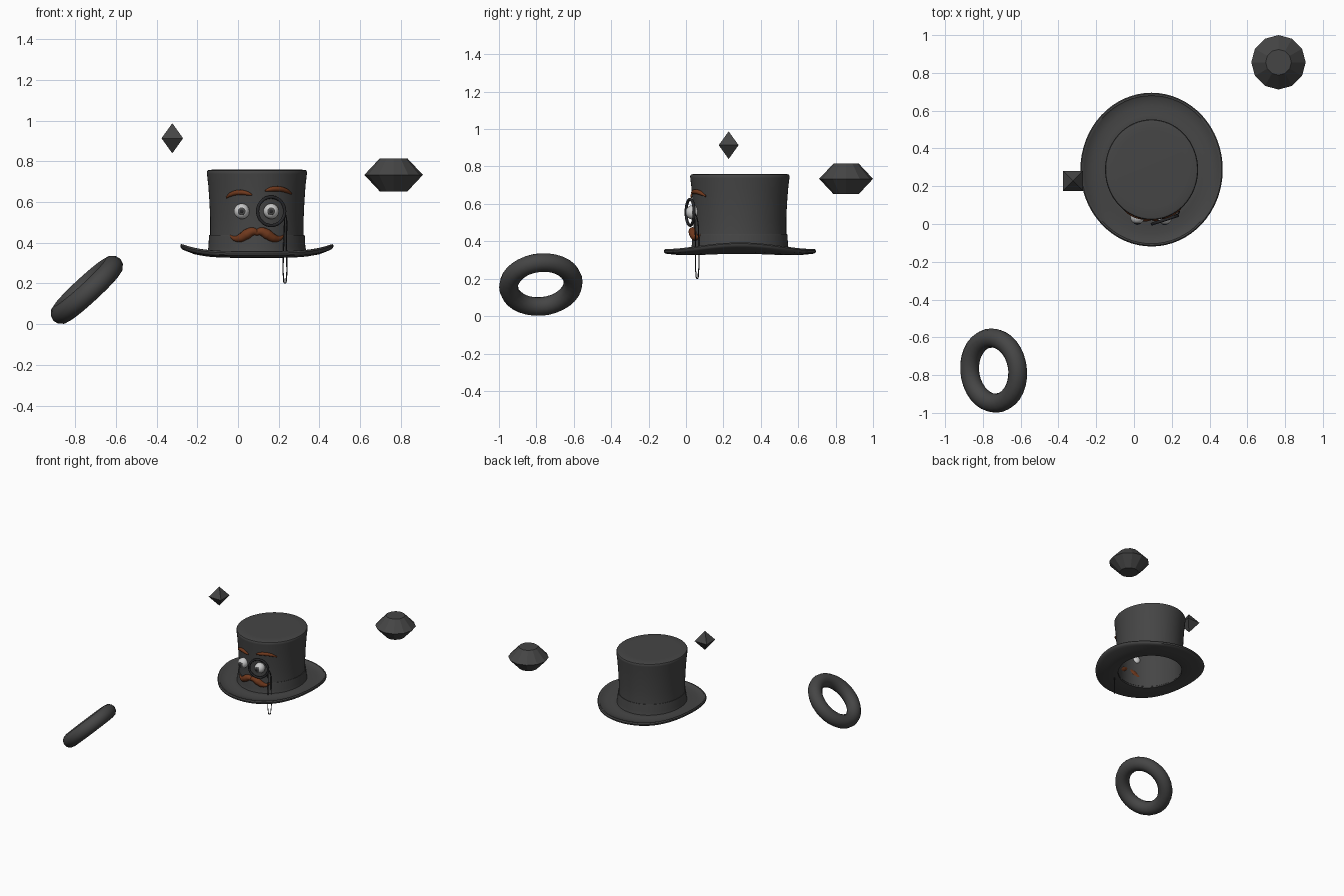
import bpy, bmesh, math
from mathutils import Vector

if "Cube" in bpy.data.objects:
    bpy.data.objects.remove(bpy.data.objects["Cube"])

CX, CY, SX = 0.093, 0.288, 0.926   # hat centre and its narrowing in x


def material(name, r, g, b):
    m = bpy.data.materials.new(name)
    m.diffuse_color = (r, g, b, 1)
    m.use_nodes = True
    m.node_tree.nodes["Principled BSDF"].inputs["Base Color"].default_value = m.diffuse_color
    return m


FELT = material("dark_felt", 0.06, 0.06, 0.06)
DARK = material("dark_metal", 0.02, 0.02, 0.022)
WHITE = material("eye_white", 0.8, 0.8, 0.78)
GREY = material("iris_grey", 0.07, 0.07, 0.07)
BROWN = material("hair_brown", 0.16, 0.04, 0.012)


def finish(ob, name, mat, smooth=True):
    ob.name = name
    ob.data.materials.clear()
    ob.data.materials.append(mat)
    bpy.ops.object.select_all(action='DESELECT')
    ob.select_set(True)
    bpy.context.view_layer.objects.active = ob
    if smooth:
        bpy.ops.object.shade_smooth_by_angle(angle=math.radians(40))
    return ob


def lathe(name, profile, mat, loc, n=64, sx=1.0, curl=0.0, closed=False, smooth=True):
    """Spin (radius, z) points; curl lifts the left and right sides."""
    bm = bmesh.new()
    rings = []
    for r, z in profile:
        if r == 0:
            rings.append([bm.verts.new((0, 0, z))] * n)
            continue
        ring = []
        for i in range(n):
            a = 2 * math.pi * i / n
            x, y = r * math.cos(a), r * math.sin(a)
            ring.append(bm.verts.new((x * sx, y, z + curl * (x / 0.407) ** 4)))
        rings.append(ring)
    pairs = list(zip(rings, rings[1:])) + ([(rings[-1], rings[0])] if closed else [])
    for a, b in pairs:
        for i in range(n):
            j = (i + 1) % n
            bm.faces.new(dict.fromkeys((a[i], a[j], b[j], b[i])))
    bmesh.ops.recalc_face_normals(bm, faces=bm.faces)
    me = bpy.data.meshes.new(name)
    bm.to_mesh(me)
    bm.free()
    ob = bpy.data.objects.new(name, me)
    ob.location = loc
    bpy.context.collection.objects.link(ob)
    return finish(ob, name, mat, smooth)


def face_y(x, r=0.25):
    """Depth of the crown's front surface at x."""
    return CY - r * math.sqrt(1 - ((x - CX) / (SX * r)) ** 2)


def tube(name, points, mat, depth=1.0, res=4):
    """Smooth tapered tube through (x, y, z, radius) points."""
    cu = bpy.data.curves.new(name, 'CURVE')
    cu.dimensions = '3D'
    cu.bevel_depth, cu.bevel_resolution, cu.resolution_u = depth, res, 10
    cu.use_fill_caps = True
    sp = cu.splines.new('BEZIER')
    sp.bezier_points.add(len(points) - 1)
    for p, (x, y, z, r) in zip(sp.bezier_points, points):
        p.co, p.radius = (x, y, z), r / depth
        p.handle_left_type = p.handle_right_type = 'AUTO'
    ob = bpy.data.objects.new(name, cu)
    bpy.context.collection.objects.link(ob)
    bpy.ops.object.select_all(action='DESELECT')
    ob.select_set(True)
    bpy.context.view_layer.objects.active = ob
    bpy.ops.object.convert(target='MESH')
    return finish(bpy.context.object, name, mat)


def ball(name, loc, scale, mat, rot=(0, 0, 0)):
    bpy.ops.mesh.primitive_uv_sphere_add(segments=32, ring_count=16, location=loc, rotation=rot)
    ob = bpy.context.object
    ob.scale = scale
    return finish(ob, name, mat)


# Hat: hollow crown, curled brim with rolled rim, band
hat = (CX, CY, 0)
lathe("crown", [(0, .76), (.2, .76), (.252, .759), (.262, .756), (.266, .749), (.265, .738),
                (.258, .68), (.252, .6), (.248, .52), (.248, .44), (.252, .39), (.262, .352),
                (.25, .34), (.238, .345), (.236, .4), (.235, .52), (.24, .62), (.25, .72),
                (.245, .742), (0, .744)], FELT, hat, sx=SX)
lathe("brim", [(.238, .332), (.24, .35), (.26, .357), (.29, .351), (.34, .35), (.385, .354),
               (.392, .359), (.401, .358), (.407, .35), (.405, .34), (.397, .334), (.38, .332),
               (.33, .327), (.27, .326)], FELT, hat, sx=SX, curl=0.038, closed=True)
lathe("hat_band", [(.247, .437), (.253, .438), (.255, .43), (.257, .38), (.262, .36), (.247, .36)],
      FELT, hat, sx=SX, closed=True)

# Eyes
for side, ex in (("left", 0.018), ("right", 0.163)):
    ey = face_y(ex) - 0.014
    ball(side + "_eye", (ex, ey, .555), (.038, .038, .038), WHITE)
    ball(side + "_iris", (ex, ey - .033, .555), (.019, .007, .019), GREY)
    ball(side + "_pupil", (ex, ey - .037, .555), (.01, .005, .01), DARK)

# Monocle ring, turned to follow the crown
bpy.ops.mesh.primitive_torus_add(major_segments=48, minor_segments=12, major_radius=.07,
                                 minor_radius=.008, location=(.163, .022, .555),
                                 rotation=(math.radians(90), 0, math.radians(18)))
finish(bpy.context.object, "monocle_ring", DARK)

# Hanging cord loop
cord = [(.228, .046, .555), (.238, .06, .52), (.238, .068, .42), (.24, .07, .3), (.238, .066, .23),
        (.231, .06, .202), (.224, .053, .23), (.222, .051, .3), (.226, .05, .42), (.229, .046, .53)]
tube("monocle_cord", [p + (.003,) for p in cord], DARK, depth=.003, res=2)

# Eyebrows, each following the crown surface
brows = {"left": [(-.057, .622, .004), (-.035, .638, .011), (.01, .648, .013), (.045, .643, .01), (.068, .636, .004)],
         "right": [(.134, .656, .004), (.16, .663, .011), (.2, .665, .013), (.235, .657, .011), (.262, .641, .004)]}
for side, pts in brows.items():
    tube(side + "_eyebrow", [(x, face_y(x, .254) - .006, z, r) for x, z, r in pts], BROWN, depth=.01)

# Moustache, two mirrored halves
half = [(-.006, .448, .012), (.022, .455, .021), (.05, .442, .025), (.08, .424, .021),
        (.108, .421, .013), (.132, .436, .003)]
for side, s in (("left", -1), ("right", 1)):
    tube(side + "_moustache", [(CX + s * d, face_y(CX + s * d) - .004, z, r) for d, z, r in half],
         BROWN, depth=.01)

# Floating shapes: ring, faceted gem, small square bipyramid
bpy.ops.mesh.primitive_torus_add(major_segments=32, minor_segments=12, major_radius=.173, minor_radius=.051,
                                 location=(-.743, -.776, .169),
                                 rotation=(math.radians(5), math.radians(-42.7), 0))
finish(bpy.context.object, "floating_ring", FELT)
lathe("floating_gem", [(0, .815), (.068, .815), (.144, .734), (.068, .653), (0, .653)],
      FELT, (.765, .856, 0), n=12, smooth=False)
spike = lathe("floating_bipyramid", [(0, .074), (.053 * math.sqrt(2), 0), (0, -.074)],
              FELT, (-.323, .228, .914), n=4, smooth=False)
spike.rotation_euler.z = math.radians(45)
